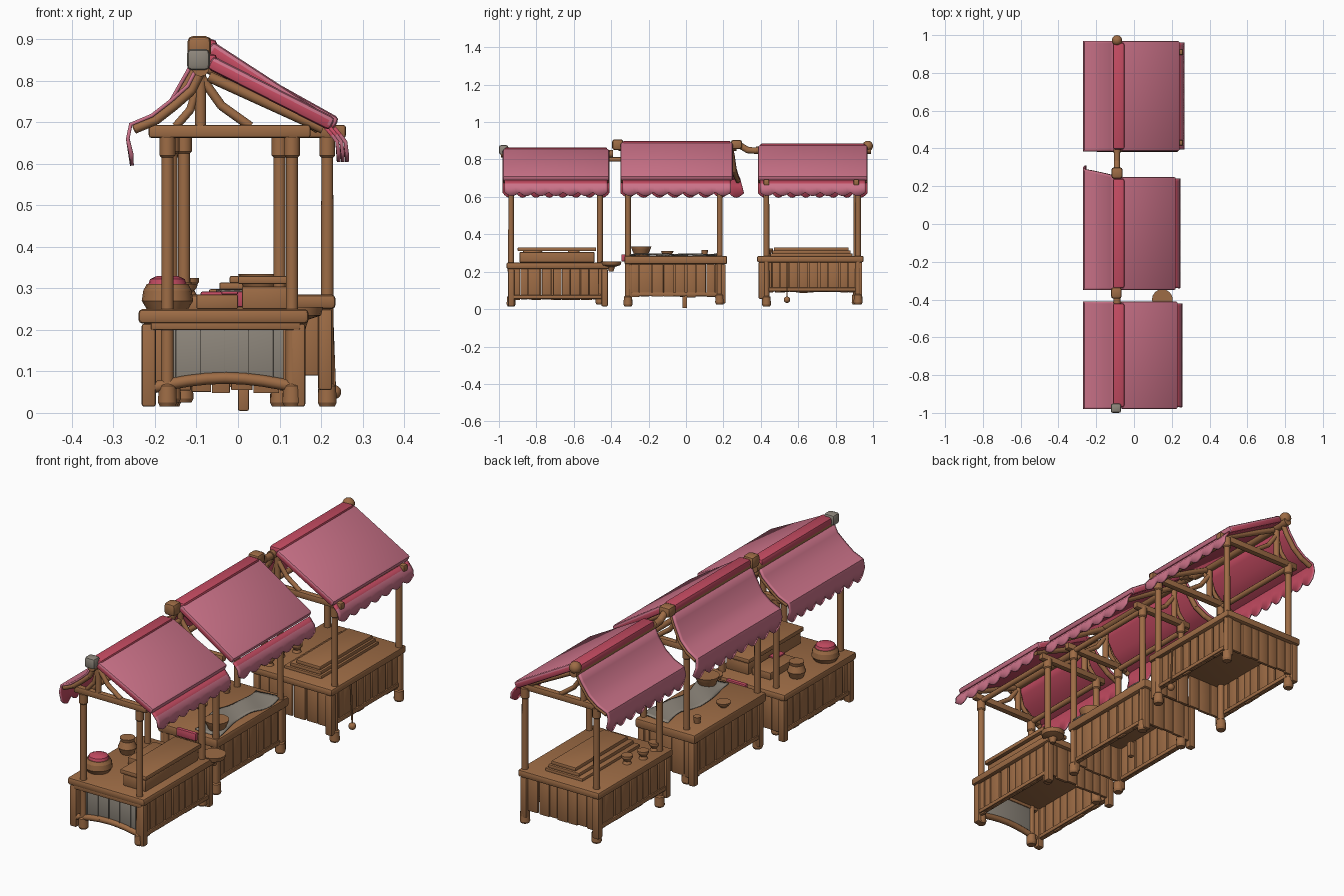
import bpy, bmesh, math, random
from mathutils import Vector, Matrix

random.seed(4)
if "Cube" in bpy.data.objects:
    bpy.data.objects.remove(bpy.data.objects["Cube"])


def material(name, rgb):
    m = bpy.data.materials.new(name)
    m.use_nodes = True
    m.diffuse_color = (*rgb, 1)
    m.node_tree.nodes["Principled BSDF"].inputs["Base Color"].default_value = (*rgb, 1)
    return m


WOOD = material("warm_wood", (0.34, 0.15, 0.06))
PINK = material("pink_cloth", (0.60, 0.17, 0.25))
RED = material("rose_lining", (0.55, 0.07, 0.12))
GREY = material("grey_cloth", (0.27, 0.24, 0.20))
made = []


def finish(name, bm, *mats):
    mesh = bpy.data.meshes.new(name)
    bm.to_mesh(mesh)
    bm.free()
    ob = bpy.data.objects.new(name, mesh)
    bpy.context.collection.objects.link(ob)
    for m in mats:
        mesh.materials.append(m)
    made.append(ob)
    return ob


def add_box(bm, lo, hi, bevel=0.004):
    lo, hi = Vector(lo), Vector(hi)
    size = hi - lo
    part = bmesh.ops.create_cube(bm, size=1, matrix=Matrix.Translation((lo + hi) / 2) @ Matrix.Diagonal((*size, 1)))
    edges = {e for v in part["verts"] for e in v.link_edges}
    bmesh.ops.bevel(bm, geom=list(edges), offset=min(bevel, min(size) * 0.4), segments=2, affect='EDGES', profile=0.5)


def box(name, lo, hi, mat=WOOD, bevel=0.004):
    bm = bmesh.new()
    add_box(bm, lo, hi, bevel)
    return finish(name, bm, mat)


def add_rod(bm, p, q, r1, r2=None, sides=10):
    p, q = Vector(p), Vector(q)
    d = q - p
    m = Matrix.Translation((p + q) / 2) @ d.to_track_quat('Z', 'Y').to_matrix().to_4x4()
    bmesh.ops.create_cone(bm, cap_ends=True, segments=sides, radius1=r1, radius2=r2 or r1, depth=d.length, matrix=m)


def rods(name, pts, r, mat=WOOD):
    """Round timber following a path."""
    bm = bmesh.new()
    for a, b in zip(pts, pts[1:]):
        add_rod(bm, a, b, r)
    for p in pts[1:-1]:
        bmesh.ops.create_uvsphere(bm, u_segments=10, v_segments=6, radius=r, matrix=Matrix.Translation(p))
    return finish(name, bm, mat)


def turned(name, centre, profile, mat=WOOD, sides=16):
    """Stack of cone sections from (radius, height) points."""
    bm = bmesh.new()
    x, y, z = centre
    for (r1, h1), (r2, h2) in zip(profile, profile[1:]):
        add_rod(bm, (x, y, z + h1), (x, y, z + h2), r1, r2, sides)
    return finish(name, bm, mat)


def ball(name, c, r, mat=WOOD):
    bm = bmesh.new()
    bmesh.ops.create_uvsphere(bm, u_segments=14, v_segments=10, radius=r, matrix=Matrix.Translation(c))
    return finish(name, bm, mat)


def plank_wall(name, p, q, z0, z1):
    """Uneven upright planks between two floor points along x or y."""
    bm = bmesh.new()
    p, q = Vector(p), Vector(q)
    length, t = (q - p).length, 0.0
    d = (q - p).normalized()
    side = Vector((abs(d.y), abs(d.x))) * 0.007
    while t < length - 0.01:
        w = min(random.uniform(0.04, 0.065), length - t)
        a, b = p + d * t - side, p + d * (t + w) + side
        add_box(bm, (*a, z0 - random.uniform(0, 0.008)), (*b, z1), 0.002)
        t += w + random.choice((0.002, 0.002, 0.003, 0.01))
    return finish(name, bm, WOOD)


def sheet(name, prof, y0, y1, flare=0.0, scallops=0, depth=0.02, mats=(PINK, RED), upper=None):
    """Cloth sheet: an (x, z) profile swept along y, with a scalloped lower hem."""
    bm = bmesh.new()
    n = max(scallops, 3) * 6
    last = len(prof) - 1
    grid = []
    for i, (x, z) in enumerate(prof):
        row = []
        for j in range(n + 1):
            t = j / n
            lift = depth * (1 - abs(math.sin(math.pi * scallops * t))) if scallops and i == last else 0
            row.append(bm.verts.new((x, y0 + (y1 + flare * i / last - y0) * t, z + lift)))
        grid.append(row)
    for i in range(last):
        for j in range(n):
            f = bm.faces.new((grid[i][j], grid[i + 1][j], grid[i + 1][j + 1], grid[i][j + 1]))
            f.material_index = 1 if upper is not None and i < upper else 0
    if prof[-1][0] < prof[0][0]:
        bmesh.ops.reverse_faces(bm, faces=bm.faces[:])
    ob = finish(name, bm, *mats)
    mod = ob.modifiers.new("thickness", 'SOLIDIFY')
    mod.thickness, mod.material_offset, mod.offset = 0.009, 1, -1
    return ob


def roof_slab(name, x0, z0, x1, z1, y0, y1):
    """Padded canopy: pink above and at the eave, rose elsewhere."""
    bm = bmesh.new()
    length = math.hypot(x1 - x0, z1 - z0)
    add_box(bm, (0, y0, -0.034), (length, y1, 0), 0.011)
    bmesh.ops.rotate(bm, verts=bm.verts[:], matrix=Matrix.Rotation(math.atan2(z0 - z1, x1 - x0), 3, 'Y'))
    bmesh.ops.translate(bm, verts=bm.verts[:], vec=(x0, 0, z0))
    bm.normal_update()
    for f in bm.faces:
        f.material_index = 0 if f.normal.z > 0.2 or f.normal.x > 0.3 else 1
    return finish(name, bm, PINK, RED)


RIDGE = -0.09
stalls = [
    # name, roof y range, ridge height, eave x, counter lower and upper corner, body floor, posts, hem flare
    ("front", -0.98, -0.41, 0.86, 0.235, (-0.24, -0.96, 0.215), (0.17, -0.41, 0.25), 0.055,
     ((-0.17, -0.935), (0.13, -0.935), (-0.16, -0.46), (0.13, -0.46)), 0.0),
    ("middle", -0.35, 0.25, 0.895, 0.225, (-0.2, -0.33, 0.24), (0.12, 0.22, 0.285), 0.07,
     ((-0.165, -0.31), (0.1, -0.31), (-0.13, 0.18), (0.1, 0.18)), 0.06),
    ("back", 0.385, 0.97, 0.88, 0.245, (-0.2, 0.38, 0.25), (0.235, 0.95, 0.285), 0.095,
     ((-0.16, 0.43), (0.215, 0.43), (-0.16, 0.91), (0.215, 0.92)), 0.0),
]

for name, y0, y1, zr, xe, lo, hi, floor, posts, flare in stalls:
    # canopy, valance and hanging awning
    roof_slab(name + "_canopy", RIDGE + 0.03, zr, xe, 0.71, y0, y1)
    sheet(name + "_valance", [(xe - 0.01, 0.69), (xe + 0.005, 0.672), (xe + 0.018, 0.655), (xe + 0.022, 0.605)],
          y0 + 0.01, y1 - 0.01, scallops=7, upper=1)
    prof = [(-0.1, zr - 0.02), (-0.125, zr - 0.07), (-0.165, 0.755), (-0.21, 0.72), (-0.262, 0.698), (-0.27, 0.66), (-0.26, 0.595)]
    sheet(name + "_awning", prof, y0, y1, flare, 8, 0.025)
    box(name + "_ridge_cover", (RIDGE - 0.022, y0 + 0.01, zr - 0.03), (RIDGE + 0.04, y1 - 0.01, zr + 0.005), RED, 0.012)
    rods(name + "_ridge_pole", [(RIDGE, y0 - 0.01, zr - 0.03), (RIDGE, y1 + 0.02, zr - 0.03)], 0.02)

    # posts with feet and collars
    for k, (px, py) in enumerate(posts):
        foot = 0.015 if k < 2 else 0.025
        turned(f"{name}_post_{k}", (px, py, foot),
               [(0.019, 0), (0.024, 0.01), (0.022, 0.05), (0.016, 0.055), (0.015, 0.6), (0.02, 0.605), (0.02, 0.65)], sides=10)

    # roof frames over each pair of posts
    for k in (0, 2):
        (ax, ay), (bx, by) = posts[k], posts[k + 1]
        box(f"{name}_tie_beam_{k}", (ax - 0.045, ay - 0.015, 0.662), (bx + 0.045, ay + 0.015, 0.694), bevel=0.007)
        rods(f"{name}_king_post_{k}", [(RIDGE, ay, 0.68), (RIDGE, ay, zr - 0.03)], 0.014)
        rods(f"{name}_left_brace_{k}", [(-0.15, ay, 0.69), (-0.115, ay, 0.73), (RIDGE, ay, 0.81)], 0.01)
        rods(f"{name}_right_brace_{k}", [(0.03, ay, 0.69), (-0.04, ay, 0.74), (RIDGE, ay, 0.81)], 0.011)
        rods(f"{name}_rafter_{k}", [(RIDGE + 0.02, ay, zr - 0.05), (xe - 0.03, ay, 0.685)], 0.013)
        ey = y0 + 0.012 if k == 0 else y1 - 0.012
        rods(f"{name}_curved_rafter_{k}", [(x + 0.012, ey + (flare * i / 6 if k else 0), z - 0.014)
                                           for i, (x, z) in enumerate(prof[:5])], 0.012)
    for k in (0, 1):
        rods(f"{name}_side_rail_{k}", [(*posts[k], 0.665), (posts[k][0], posts[k + 2][1], 0.665)], 0.013)

    # counter top, rim boards and hollow plank body
    box(name + "_counter_top", lo, hi, bevel=0.01)
    ax, ay, bx, by = lo[0] + 0.025, lo[1] + 0.025, hi[0] - 0.025, hi[1] - 0.025
    plank_wall(name + "_right_wall", (ax, ay), (ax, by), floor, lo[2])
    plank_wall(name + "_left_wall", (bx, ay), (bx, by), floor, lo[2])
    plank_wall(name + "_rear_wall", (ax, by), (bx, by), floor, lo[2])
    if name != "front":
        plank_wall(name + "_front_wall", (ax, ay), (bx, ay), floor, lo[2])
    for cx in (ax, bx):
        box(f"{name}_sill_{cx > 0}", (cx - 0.013, ay, floor), (cx + 0.013, by, floor + 0.02))
        for cy in (ay, by):
            box(f"{name}_leg_{cx > 0}_{cy > ay}", (cx - 0.017, cy - 0.017, floor - 0.04), (cx + 0.017, cy + 0.017, lo[2]), bevel=0.006)

# ridge end pieces and joints
box("ridge_end_cap", (-0.123, -1.0, 0.825), (-0.068, -0.95, 0.877), GREY, 0.012)
ball("ridge_end_knob", (RIDGE, 0.972, 0.872), 0.028)
box("ridge_joint_front", (-0.122, -0.395, 0.85), (-0.065, -0.335, 0.908), bevel=0.014)
box("ridge_joint_rear", (-0.12, 0.24, 0.855), (-0.06, 0.3, 0.905), bevel=0.014)
rods("ridge_link", [(RIDGE, 0.28, 0.88), (RIDGE, 0.33, 0.85), (RIDGE, 0.4, 0.845)], 0.017)
rods("front_ridge_link", [(RIDGE, -0.5, 0.8), (RIDGE, -0.3, 0.8)], 0.012)

# front stall: cloth panel and arched apron
box("front_cloth_panel", (-0.17, -0.937, 0.08), (0.11, -0.929, 0.215), GREY, 0.002)
for i in range(5):
    x = -0.15 + i * 0.058
    box(f"front_panel_seam_{i}", (x, -0.941, 0.085), (x + 0.003, -0.935, 0.215), GREY, 0.001)
rods("front_arched_apron", [(-0.21 + 0.045 * i, -0.937, 0.06 + 0.024 * math.sin(math.pi * i / 8)) for i in range(9)], 0.014)
box("front_top_rail", (-0.21, -0.955, 0.2), (0.15, -0.925, 0.225))
box("middle_foot", (0.0, -0.02, 0.005), (0.026, 0.006, 0.08))

# front stall goods
box("display_crate", (0.01, -0.89, 0.25), (0.13, -0.49, 0.305))
box("display_crate_lid", (0.0, -0.9, 0.31), (0.14, -0.48, 0.33))
box("goods_board", (-0.1, -0.7, 0.25), (0.0, -0.5, 0.285))
box("folded_cloth", (-0.04, -0.7, 0.285), (0.0, -0.63, 0.293), RED, 0.003)
turned("round_tub", (-0.17, -0.82, 0.25), [(0.05, 0), (0.062, 0.02), (0.058, 0.045), (0.05, 0.06)])
turned("tub_filling", (-0.17, -0.82, 0.31), [(0.046, 0), (0.042, 0.012), (0.025, 0.02)], RED)
turned("small_pot", (-0.17, -0.6, 0.25), [(0.03, 0), (0.042, 0.03), (0.03, 0.06), (0.034, 0.075)])
turned("side_table", (0.15, -0.4, 0.2), [(0.012, 0), (0.02, 0.025), (0.05, 0.035), (0.055, 0.055)])

# middle stall goods: cloth runner, pink cloth, tub and bowls
bm = bmesh.new()
bmesh.ops.create_grid(bm, x_segments=8, y_segments=24, size=0.5,
                      matrix=Matrix.Translation((0.03, -0.06, 0.293)) @ Matrix.Diagonal((0.13, 0.48, 1, 1)))
for v in bm.verts:
    v.co.x += 0.018 * math.sin(v.co.y * 16)
    v.co.z += 0.004 * math.sin(v.co.y * 30 + v.co.x * 25)
finish("cloth_runner", bm, GREY).modifiers.new("thickness", 'SOLIDIFY').thickness = 0.006
box("pink_front_cloth", (-0.09, -0.345, 0.255), (0.015, -0.325, 0.292), RED, 0.004)
turned("wood_tub", (0.055, -0.24, 0.285), [(0.035, 0), (0.05, 0.035), (0.055, 0.05)])
turned("bowl", (-0.13, -0.1, 0.285), [(0.015, 0), (0.03, 0.015), (0.033, 0.025)])
turned("cup", (-0.13, 0.1, 0.285), [(0.014, 0), (0.018, 0.03)])

# back stall goods: stacked boards, mortars, hanging bell
for i in range(3):
    box(f"stacked_board_{i}", (-0.07 + 0.025 * i, 0.45 + 0.01 * i, 0.28 + 0.016 * i),
        (0.13 - 0.01 * i, 0.89 - 0.01 * i, 0.298 + 0.016 * i))
for i, (x, y) in enumerate(((-0.14, 0.44), (-0.15, 0.54), (-0.12, 0.62))):
    turned(f"mortar_{i}", (x, y, 0.285), [(0.02, 0), (0.014, 0.012), (0.026, 0.03), (0.026, 0.04)])
rods("bell_cord", [(0.225, 0.54, 0.25), (0.232, 0.54, 0.06)], 0.004)
ball("hanging_bell", (0.232, 0.54, 0.05), 0.017)

# smooth rounded surfaces, keep sharp corners
bpy.ops.object.select_all(action='DESELECT')
for ob in made:
    ob.select_set(True)
bpy.context.view_layer.objects.active = made[0]
bpy.ops.object.shade_smooth_by_angle(angle=math.radians(40))
